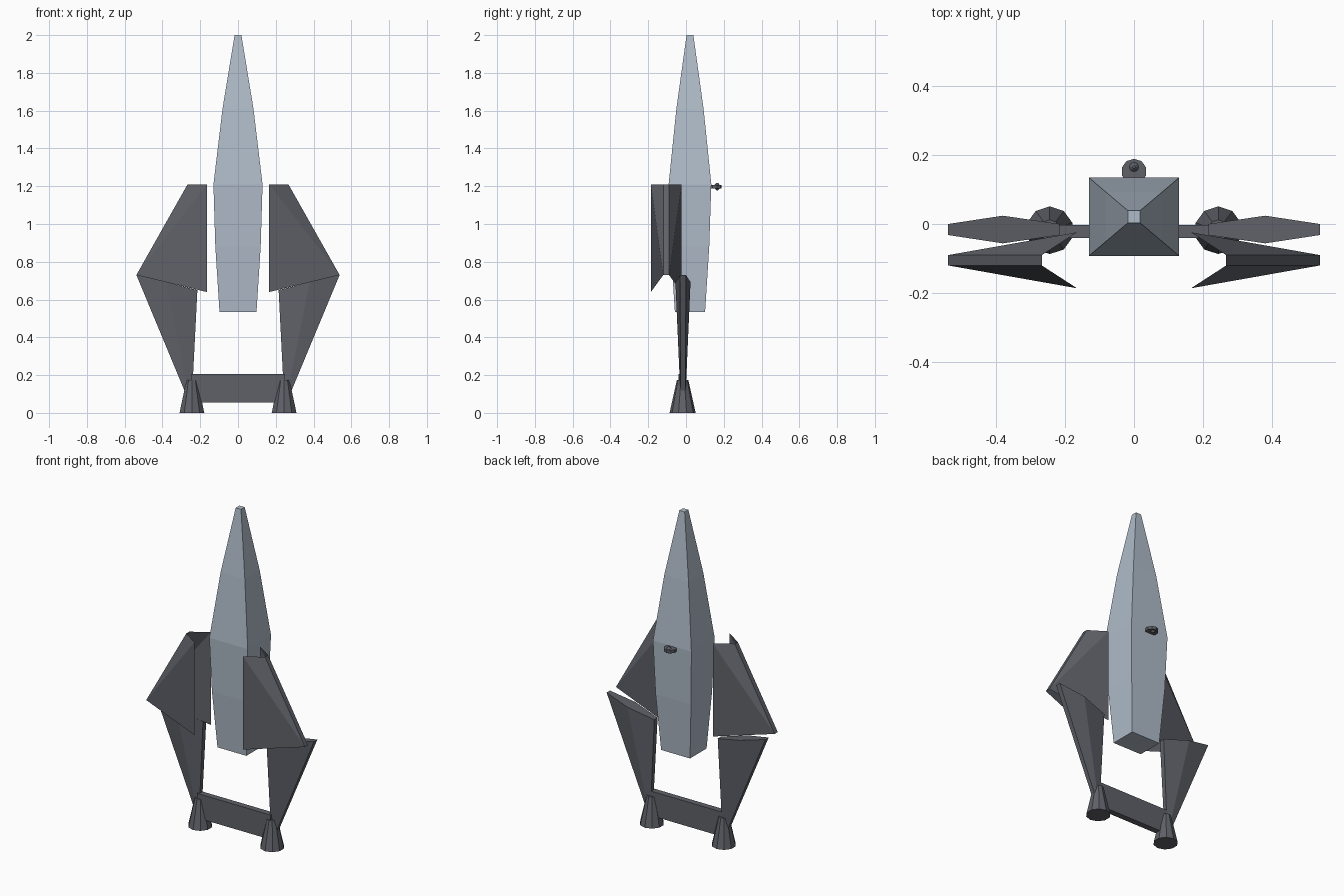
import bpy, bmesh
from mathutils import Vector, Matrix

if "Cube" in bpy.data.objects:
    bpy.data.objects.remove(bpy.data.objects["Cube"])


def material(name, rgb):
    m = bpy.data.materials.new(name)
    m.diffuse_color = (*rgb, 1)
    m.use_nodes = True
    m.node_tree.nodes["Principled BSDF"].inputs["Base Color"].default_value = m.diffuse_color
    return m


HULL = material("pale blue grey", (0.43, 0.50, 0.58))
DARK = material("dark grey", (0.115, 0.12, 0.14))


def finish(bm, name, mat, recalc=True):
    if recalc:
        bmesh.ops.recalc_face_normals(bm, faces=bm.faces[:])
    me = bpy.data.meshes.new(name)
    bm.to_mesh(me)
    bm.free()
    me.materials.append(mat)
    ob = bpy.data.objects.new(name, me)
    bpy.context.collection.objects.link(ob)
    return ob


def loft(name, rings, mat):
    """Closed solid through rings of equal point count."""
    bm = bmesh.new()
    vs = [[bm.verts.new(p) for p in ring] for ring in rings]
    n = len(vs[0])
    for a, b in zip(vs, vs[1:]):
        for i in range(n):
            j = (i + 1) % n
            bm.faces.new((a[i], a[j], b[j], b[i]))
    bm.faces.new(vs[0])
    bm.faces.new(vs[-1])
    return finish(bm, name, mat)


def upper_wing(name, s):
    """Two splayed plates joined by a narrow outer edge strip, open inside."""
    bm = bmesh.new()
    mid = -0.105
    side = {}
    for d in (-1, 1):
        inner, outer = mid + d * 0.081, mid + d * 0.015
        pts = ((0.165, inner, 1.21), (0.267, outer, 1.21),
               (0.538, outer, 0.73), (0.165, inner, 0.64))
        a, b, c, e = side[d] = [bm.verts.new((s * x, y, z)) for x, y, z in pts]
        bm.faces.new((a, b, c))
        bm.faces.new((a, c, e))
    bm.faces.new((side[-1][1], side[1][1], side[1][2], side[-1][2]))
    # face every panel away from the inside of the V
    ref = Vector((s * 0.17, mid, 0.8))
    bm.normal_update()
    for f in bm.faces:
        if f.normal.dot(f.calc_center_median() - ref) < 0:
            f.normal_flip()
    finish(bm, name, DARK, recalc=False)


def lower_wing(name, s):
    """Six-sided blade narrowing down to the thruster."""
    def ring(stations):
        y0 = -0.016
        front = [(s * x, y0 - t, z) for x, z, t in stations]
        back = [(s * x, y0 + t, z) for x, z, t in reversed(stations)]
        return front + back
    top = ring([(0.538, 0.73, 0.016), (0.38, 0.692, 0.04), (0.215, 0.65, 0.016)])
    bottom = ring([(0.276, 0.10, 0.012), (0.26, 0.10, 0.014), (0.243, 0.10, 0.012)])
    loft(name, [top, bottom], DARK)


def cone(name, loc, r1, r2, depth, sides):
    bm = bmesh.new()
    bmesh.ops.create_cone(bm, cap_ends=True, segments=sides, radius1=r1,
                          radius2=r2, depth=depth, matrix=Matrix.Translation(loc))
    finish(bm, name, DARK)


# tapered rectangular fuselage: z, half width, half depth
sections = [(0.535, 0.098, 0.08), (0.88, 0.12, 0.102), (1.21, 0.13, 0.113),
            (1.61, 0.082, 0.072), (2.0, 0.018, 0.018)]
loft("fuselage", [[(hx * i, 0.021 + hy * j, z)
                   for i, j in ((-1, -1), (1, -1), (1, 1), (-1, 1))]
                  for z, hx, hy in sections], HULL)

# mirrored wings and thrusters
for s, label in ((1, "right"), (-1, "left")):
    upper_wing(label + "_upper_wing", s)
    lower_wing(label + "_lower_wing", s)
    cone(label + "_thruster", (s * 0.244, -0.018, 0.0875), 0.069, 0.03, 0.175, 10)

# crossbar between the thrusters
loft("crossbar", [[(x, y, z) for y, z in
                   ((-0.04, 0.055), (-0.003, 0.055), (-0.003, 0.205), (-0.04, 0.205))]
                  for x in (-0.25, 0.25)], DARK)

# rear knob: flat disc with small points above and below
cone("rear_disc", (0, 0.152, 1.198), 0.037, 0.037, 0.018, 10)
cone("rear_disc_upper_tip", (0, 0.165, 1.2125), 0.014, 0.004, 0.011, 8)
cone("rear_disc_lower_tip", (0, 0.165, 1.1835), 0.004, 0.014, 0.011, 8)
